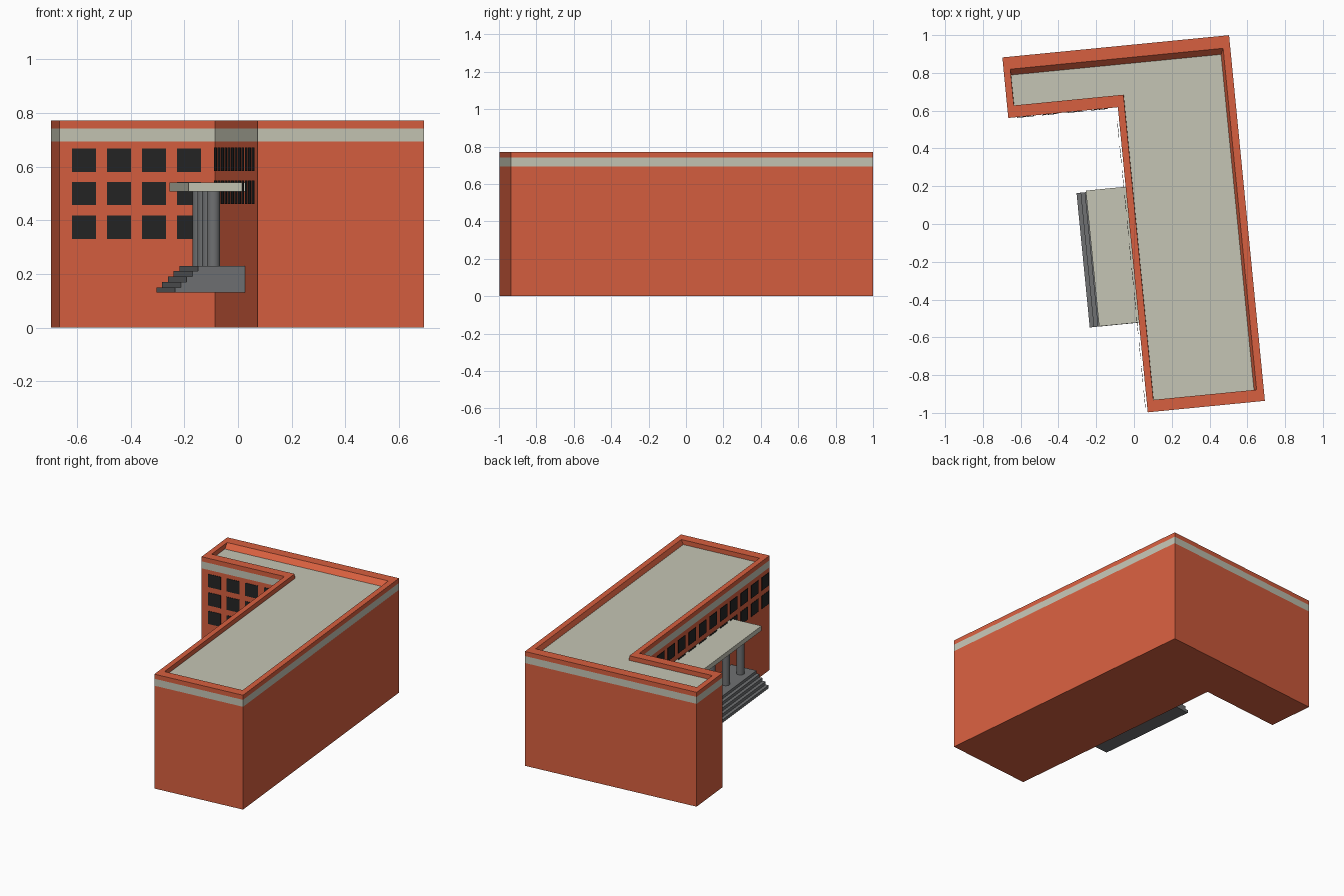
import bpy, bmesh, math
from mathutils import Matrix

if "Cube" in bpy.data.objects:
    bpy.data.objects.remove(bpy.data.objects["Cube"])

# The whole building is laid out square from its front-left corner, then turned slightly
PLACE = Matrix.Translation((0.073, -0.997, 0)) @ Matrix.Rotation(math.radians(5.6), 4, 'Z')


def material(name, rgb):
    m = bpy.data.materials.new(name)
    m.diffuse_color = (*rgb, 1)
    m.use_nodes = True
    m.node_tree.nodes["Principled BSDF"].inputs["Base Color"].default_value = m.diffuse_color
    return m


BRICK = material("brick", (0.68, 0.115, 0.05))
BEIGE = material("beige", (0.56, 0.56, 0.46))
GLASS = material("dark_glass", (0.018, 0.018, 0.018))
GREY = material("grey_stone", (0.16, 0.165, 0.17))


def finish(name, bm, mat):
    bmesh.ops.recalc_face_normals(bm, faces=bm.faces)
    me = bpy.data.meshes.new(name)
    bm.to_mesh(me)
    bm.free()
    me.materials.append(mat)
    ob = bpy.data.objects.new(name, me)
    bpy.context.collection.objects.link(ob)
    ob.matrix_world = PLACE
    return ob


def prism(name, pts, z0, z1, mat):
    bm = bmesh.new()
    lo = [bm.verts.new((x, y, z0)) for x, y in pts]
    hi = [bm.verts.new((x, y, z1)) for x, y in pts]
    bm.faces.new(lo)
    bm.faces.new(hi)
    for i in range(len(pts)):
        j = (i + 1) % len(pts)
        bm.faces.new((lo[i], lo[j], hi[j], hi[i]))
    return finish(name, bm, mat)


def add_box(bm, a, b):
    mid = [(p + q) / 2 for p, q in zip(a, b)]
    size = [q - p for p, q in zip(a, b)]
    bmesh.ops.create_cube(bm, size=1, matrix=Matrix.Translation(mid) @ Matrix.Diagonal((*size, 1)))


def outline(left, right, low, high):
    """L-shaped plan, inset by the given amount on each side."""
    return [(left, low), (0.623 - right, low), (0.623 - right, 1.945 - high),
            (-0.583 + left, 1.945 - high), (-0.583 + left, 1.623 + low), (left, 1.623 + low)]


# Walls and pale roof slab showing as a band
plan = outline(0, 0, 0, 0)
prism("walls", plan, 0, 0.694, BRICK)
prism("roof_slab", plan, 0.694, 0.741, BEIGE)

# Parapet ring with leaning inner faces on the back and right
bm = bmesh.new()
rings = [[bm.verts.new((x, y, z)) for x, y in pts] for pts, z in (
    (plan, 0.741), (plan, 0.772),
    (outline(0.036, 0.038, 0.063, 0.066), 0.772),
    (outline(0.037, 0.052, 0.063, 0.097), 0.741))]
for k in range(3):
    for i in range(6):
        j = (i + 1) % 6
        bm.faces.new((rings[k][i], rings[k][j], rings[k + 1][j], rings[k + 1][i]))
finish("parapet", bm, BRICK)

# Windows of the short wing: four columns, three rows
bm = bmesh.new()
for c in range(4):
    for z in (0.331, 0.456, 0.580):
        x = -0.536 + c * 0.131
        add_box(bm, (x, 1.619, z), (x + 0.09, 1.622, z + 0.087))
finish("wing_windows", bm, GLASS)

# Windows of the long wall: twelve columns, two rows
bm = bmesh.new()
for c in range(12):
    for z in (0.460, 0.584):
        y = 0.028 + c * 0.13
        add_box(bm, (-0.011, y, z), (-0.009, y + 0.09, z + 0.088))
finish("long_wall_windows", bm, GLASS)

# Entrance steps as one stepped solid
bm = bmesh.new()
profile = [(0, 0.13)]
for i in range(5):
    x = -0.262 + i * 0.0215
    profile += [(x, 0.13 + i * 0.02), (x, 0.15 + i * 0.02)]
profile.append((0, 0.23))
face = bm.faces.new([bm.verts.new((x, 0.477, z)) for x, z in profile])
new = bmesh.ops.extrude_face_region(bm, geom=[face])["geom"]
bmesh.ops.translate(bm, vec=(0, 0.715, 0), verts=[v for v in new if isinstance(v, bmesh.types.BMVert)])
finish("entrance_steps", bm, GREY)

# Canopy
prism("canopy", [(-0.212, 0.478), (0, 0.478), (0, 1.2), (-0.212, 1.2)], 0.508, 0.54, BEIGE)

# Porch columns
for i in range(4):
    bm = bmesh.new()
    bmesh.ops.create_cone(bm, cap_ends=True, segments=20, radius1=0.025, radius2=0.025, depth=0.278,
                          matrix=Matrix.Translation((-0.11, 0.56 + i * 0.18, 0.369)))
    ob = finish(f"porch_column_{i + 1}", bm, GREY)
    for p in ob.data.polygons:
        p.use_smooth = len(p.vertices) == 4
